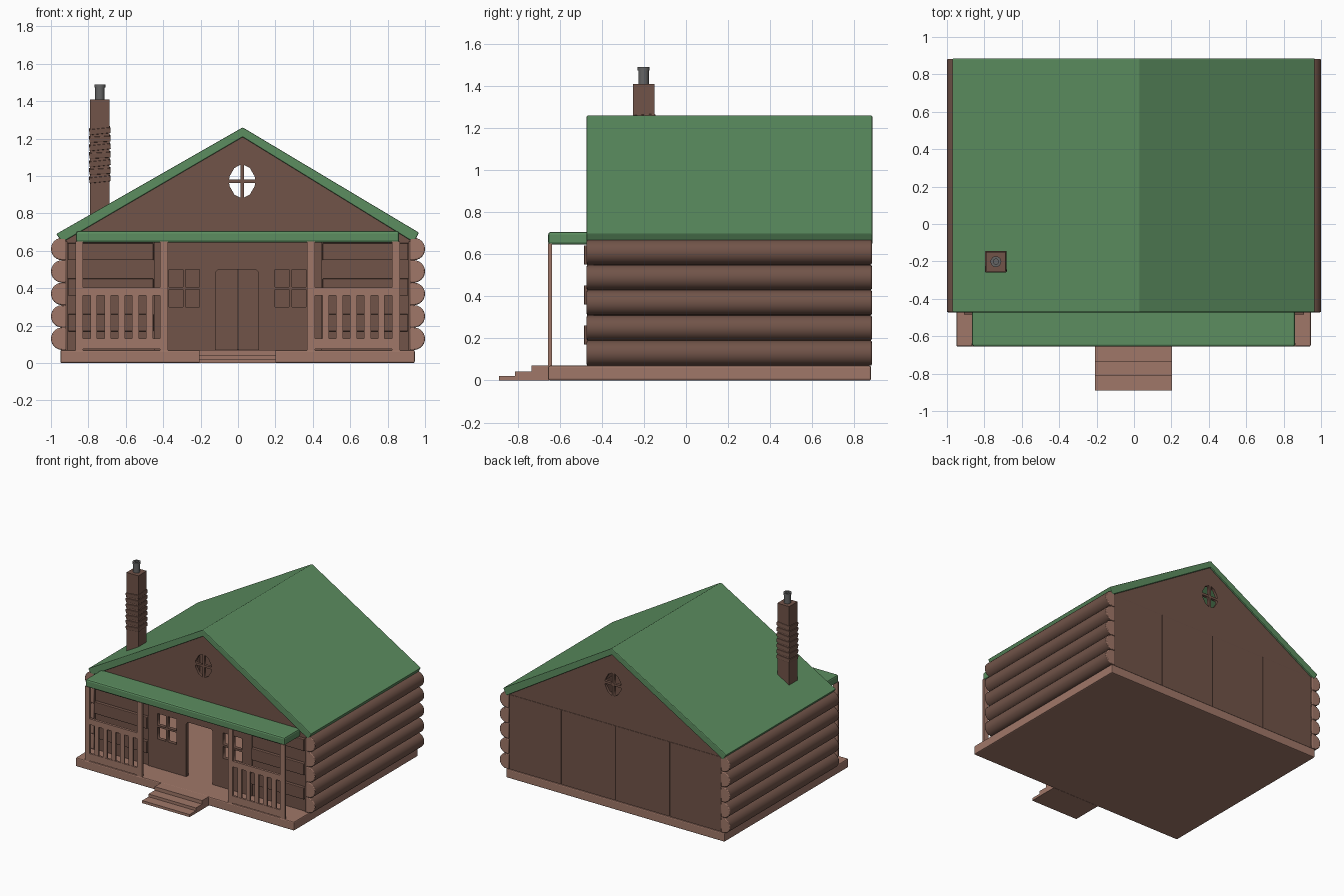
import bpy, bmesh, math
from mathutils import Matrix, Vector

if "Cube" in bpy.data.objects:
    bpy.data.objects.remove(bpy.data.objects["Cube"])


def material(name, rgb):
    m = bpy.data.materials.new(name)
    m.diffuse_color = (*rgb, 1)
    m.use_nodes = True
    m.node_tree.nodes["Principled BSDF"].inputs["Base Color"].default_value = m.diffuse_color
    return m


BARK = material("dark_wood", (0.165, 0.088, 0.066))
WOOD = material("light_wood", (0.35, 0.185, 0.14))
GREEN = material("green_roof", (0.107, 0.27, 0.117))
METAL = material("grey_metal", (0.13, 0.13, 0.13))


def add(name, bm, mats):
    bmesh.ops.recalc_face_normals(bm, faces=bm.faces)
    me = bpy.data.meshes.new(name)
    bm.to_mesh(me)
    bm.free()
    for m in mats:
        me.materials.append(m)
    ob = bpy.data.objects.new(name, me)
    bpy.context.collection.objects.link(ob)
    return ob


def bevel(ob, width, segments=2):
    b = ob.modifiers.new("bevel", "BEVEL")
    b.width, b.segments, b.limit_method = width, segments, "ANGLE"
    return ob


def smooth(ob):
    bpy.context.view_layer.objects.active = ob
    ob.select_set(True)
    bpy.ops.object.shade_smooth_by_angle(angle=math.radians(35))
    ob.select_set(False)


def box(name, x, y, z, mat, round_edge=0.0):
    bm = bmesh.new()
    bmesh.ops.create_cube(bm, size=1)
    for v in bm.verts:
        v.co = Vector([a + (b - a) * (c + 0.5) for (a, b), c in zip((x, y, z), v.co)])
    ob = add(name, bm, [mat])
    return bevel(ob, round_edge) if round_edge else ob


def prism(name, pts, y0, y1, mats, cap=0):
    """Extrude an XZ profile from y0 to y1."""
    bm = bmesh.new()
    a = [bm.verts.new((x, y0, z)) for x, z in pts]
    b = [bm.verts.new((x, y1, z)) for x, z in pts]
    for end in (a, b):
        bm.faces.new(end).material_index = cap
    for i in range(len(pts)):
        j = (i + 1) % len(pts)
        bm.faces.new((a[i], a[j], b[j], b[i]))
    return add(name, bm, mats)


def panel(name, loops, y0, y1, mat):
    """Flat wall in XZ: first loop is the outline, the others are holes."""
    cu = bpy.data.curves.new(name, "CURVE")
    cu.dimensions, cu.fill_mode, cu.extrude = "2D", "BOTH", (y1 - y0) / 2
    for pts in loops:
        s = cu.splines.new("POLY")
        s.points.add(len(pts) - 1)
        for p, (x, z) in zip(s.points, pts):
            p.co = (x, z, 0, 1)
        s.use_cyclic_u = True
    tmp = bpy.data.objects.new(name + "_curve", cu)
    bpy.context.collection.objects.link(tmp)
    bpy.context.view_layer.update()
    me = bpy.data.meshes.new_from_object(tmp.evaluated_get(bpy.context.evaluated_depsgraph_get()))
    bpy.data.objects.remove(tmp)
    me.transform(Matrix.Translation((0, (y0 + y1) / 2, 0)) @ Matrix.Rotation(math.pi / 2, 4, "X"))
    me.materials.clear()
    me.materials.append(mat)
    ob = bpy.data.objects.new(name, me)
    bpy.context.collection.objects.link(ob)


def rect(x0, x1, z0, z1):
    return [(x0, z0), (x1, z0), (x1, z1), (x0, z1)]


# Deck and steps
box("deck", (-0.95, 0.945), (-0.655, 0.88), (0, 0.07), WOOD, 0.008)
for i, (y, top) in enumerate([(-0.89, 0.02), (-0.812, 0.042), (-0.735, 0.07)]):
    box(f"step_{i + 1}", (-0.208, 0.203), (y, -0.65), (0, top), WOOD)

# Half-round side logs
for side, s in (("left", -1), ("right", 1)):
    for i in range(5):
        zc = 0.13 + 0.12 * i
        arc = [math.radians(-90 + 15 * k) for k in range(13)]
        pts = [(s * 0.92, zc - 0.06)] + [(s * (0.94 + 0.06 * math.cos(a)), zc + 0.06 * math.sin(a)) for a in arc]
        pts.append((s * 0.92, zc + 0.06))
        log = prism(f"{side}_log_{i + 1}", pts, -0.472, 0.883, [BARK, WOOD], cap=1)
        bevel(log, 0.006).modifiers["bevel"].angle_limit = math.radians(60)
        smooth(log)

# Front wall: centre with door notch and four-pane windows
door = [(-0.12, 0.07), (-0.12, 0.485), (-0.105, 0.5), (0.095, 0.5), (0.11, 0.485), (0.11, 0.07)]
centre = [(-0.45, 0.07)] + door + [(0.45, 0.07), (0.45, 0.66), (-0.45, 0.66)]
panes = [rect(x, x + 0.075, z, z + 0.092) for x in (-0.37, -0.28, 0.198, 0.288) for z in (0.3, 0.407)]
panel("front_wall_centre", [centre] + panes, -0.47, -0.44, BARK)
for side, s in (("left", -1), ("right", 1)):
    xr = lambda a, b: tuple(sorted((s * a, s * b)))
    box(f"{side}_front_wall", xr(0.45, 0.93), (-0.46, -0.44), (0.07, 0.67), BARK)
    box(f"{side}_corner_board", xr(0.912, 0.945), (-0.47, -0.44), (0.07, 0.65), BARK)
    for i, z in enumerate((0.17, 0.36, 0.55)):
        box(f"{side}_front_plank_{i + 1}", xr(0.452, 0.91), (-0.485, -0.455), (z, z + 0.092), BARK, 0.005)

# Back wall of four boards
for i in range(4):
    x = -0.94 + 0.47 * i
    box(f"back_board_{i + 1}", (x, x + 0.47), (0.845, 0.875), (0.07, 0.655), BARK, 0.004)

# Gables with a faceted round window split in four
cx, cz, rx, rz, bar = 0.022, 0.972, 0.07, 0.088, 0.009
quarters = []
for sx in (-1, 1):
    for sz in (-1, 1):
        pts = [(cx + sx * bar, cz + sz * bar)]
        for a in (0, 18, 54, 90):
            r = math.radians(a)
            pts.append((cx + sx * max(bar, rx * math.cos(r)), cz + sz * max(bar, rz * math.sin(r))))
        quarters.append(pts)
gable = [(-0.935, 0.655), (0.935, 0.655), (0.025, 1.215)]
panel("front_gable", [gable] + quarters, -0.46, -0.44, BARK)
panel("back_gable", [gable] + quarters, 0.85, 0.872, BARK)

# Main roof
roof = [(0.025, 1.26), (0.968, 0.697), (0.94, 0.645), (0.025, 1.208), (-0.94, 0.645), (-0.972, 0.69)]
bevel(prism("main_roof", roof, -0.472, 0.886, [GREEN]), 0.006)

# Porch roof, posts and railings
box("porch_roof", (-0.866, 0.862), (-0.655, -0.455), (0.645, 0.706), GREEN, 0.012)
for i, x in enumerate((-0.87, -0.416, 0.37, 0.824)):
    box(f"porch_post_{i + 1}", (x, x + 0.041), (-0.655, -0.638), (0.068, 0.65), WOOD)
for side, x0, x1 in (("left", -0.832, -0.413), ("right", 0.408, 0.827)):
    box(f"{side}_top_rail", (x0, x1), (-0.655, -0.636), (0.36, 0.405), WOOD)
    box(f"{side}_bottom_rail", (x0, x1), (-0.654, -0.638), (0.075, 0.132), WOOD)
    for i in range(5):
        x = (x0 + x1) / 2 + (i - 2) * 0.0745
        box(f"{side}_baluster_{i + 1}", (x - 0.018, x + 0.018), (-0.652, -0.64), (0.12, 0.37), WOOD)

# Chimney with tilted brick bands
box("chimney", (-0.79, -0.687), (-0.253, -0.15), (0.72, 1.41), BARK)
for i in range(7):
    band = box(f"chimney_band_{i + 1}", (-0.057, 0.057), (-0.057, 0.057), (-0.015, 0.015), BARK, 0.004)
    band.location = (-0.7385, -0.2015, 0.985 + 0.043 * i)
    band.rotation_euler = (math.radians(4), math.radians(-6 + 3 * (i % 2)), 0)

# Hollow flue pipe with a rim
bm = bmesh.new()
profile = [(0.014, 1.44), (0.014, 1.49), (0.029, 1.49), (0.029, 1.474), (0.025, 1.474), (0.025, 1.40)]
rings = []
for r, z in profile:
    rings.append([bm.verts.new((-0.7385 + r * math.cos(k * math.pi / 8), -0.2015 + r * math.sin(k * math.pi / 8), z))
                  for k in range(16)])
for a, b in zip(rings, rings[1:]):
    for k in range(16):
        bm.faces.new((a[k], a[(k + 1) % 16], b[(k + 1) % 16], b[k]))
bm.faces.new(rings[0])
bm.faces.new(rings[-1])
smooth(add("flue_pipe", bm, [METAL]))
